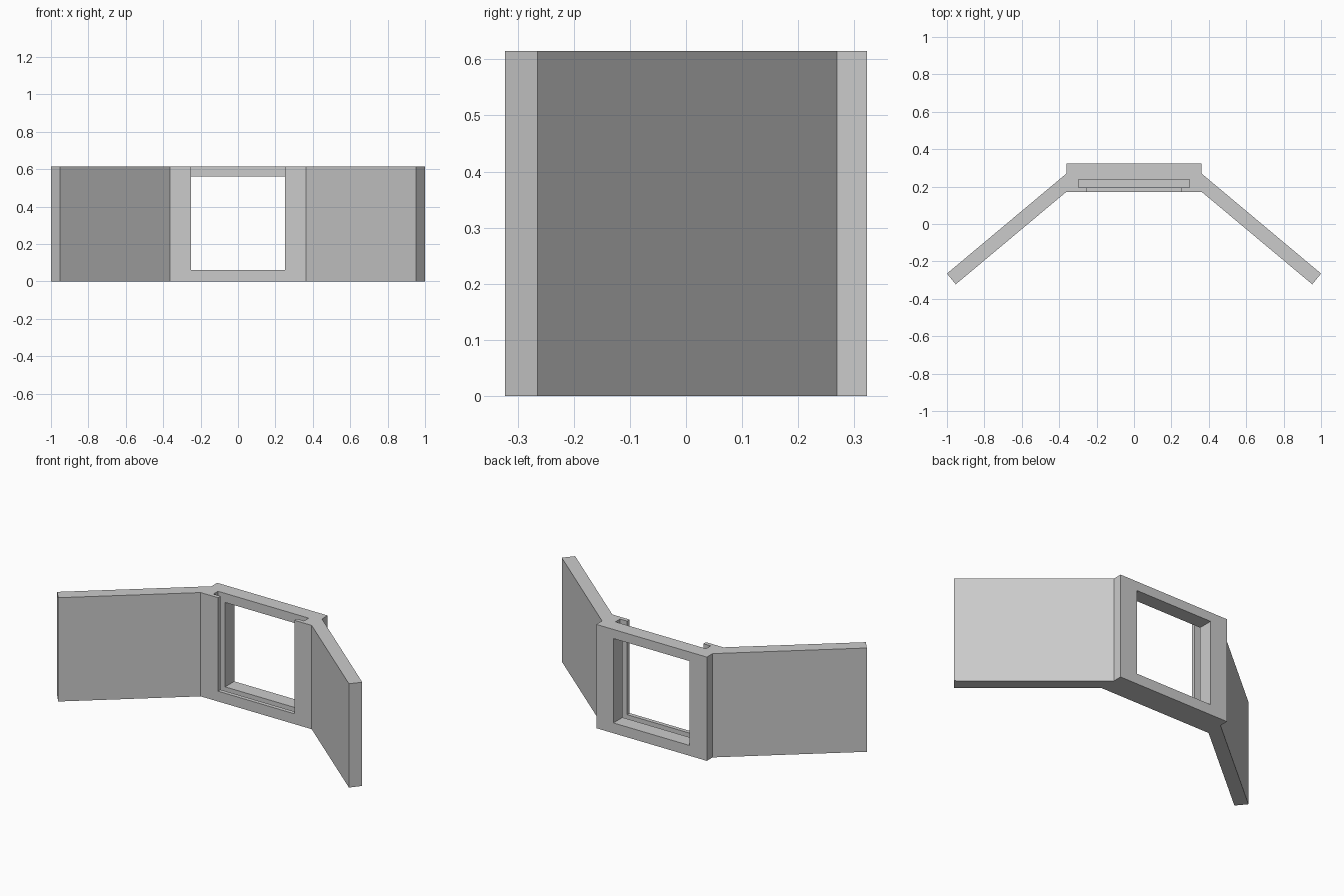
import bpy
import bmesh
from mathutils import Vector

cube = bpy.data.objects.get("Cube")
if cube:
    bpy.data.objects.remove(cube, do_unlink=True)

HEIGHT = 0.615


def make_material(name, color):
    mat = bpy.data.materials.new(name)
    mat.use_nodes = True
    mat.diffuse_color = color
    mat.node_tree.nodes["Principled BSDF"].inputs["Base Color"].default_value = color
    return mat


def extrude_plan(name, plan, bottom, top):
    """Solid prism standing on a plan outline."""
    bm = bmesh.new()
    face = bm.faces.new([bm.verts.new((x, y, bottom)) for x, y in plan])
    result = bmesh.ops.extrude_face_region(bm, geom=[face])
    moved = [v for v in result["geom"] if isinstance(v, bmesh.types.BMVert)]
    bmesh.ops.translate(bm, vec=Vector((0, 0, top - bottom)), verts=moved)
    bmesh.ops.recalc_face_normals(bm, faces=bm.faces)
    mesh = bpy.data.meshes.new(name)
    bm.to_mesh(mesh)
    bm.free()
    obj = bpy.data.objects.new(name, mesh)
    bpy.context.collection.objects.link(obj)
    return obj


def cut_box(target, half_width, y0, y1, z0, z1):
    """Subtract a centred box from the target."""
    plan = [(-half_width, y0), (half_width, y0), (half_width, y1), (-half_width, y1)]
    cutter = extrude_plan("cutter", plan, z0, z1)
    cutter.hide_render = True
    mod = target.modifiers.new("cut", "BOOLEAN")
    mod.operation = "DIFFERENCE"
    mod.solver = "EXACT"
    mod.object = cutter
    bpy.context.view_layer.objects.active = target
    bpy.ops.object.modifier_apply(modifier=mod.name)
    bpy.data.objects.remove(cutter, do_unlink=True)


# Thick centre frame with two angled wings, mirrored from one half outline
half = [(0.364, 0.17), (0.953, -0.3225), (1.0, -0.265), (0.362, 0.269), (0.362, 0.3225)]
outline = half + [(-x, y) for x, y in reversed(half)]
wall = extrude_plan("window_frame_with_wings", outline, 0, HEIGHT)

# Panel slot open at the top, front gap open at the top, rear window
cut_box(wall, 0.297, 0.194, 0.237, 0.014, 1)
cut_box(wall, 0.25, 0.1, 0.21, 0.061, 1)
cut_box(wall, 0.25, 0.22, 0.4, 0.061, 0.561)

wall.data.materials.clear()
wall.data.materials.append(make_material("plain grey", (0.6, 0.6, 0.6, 1)))
